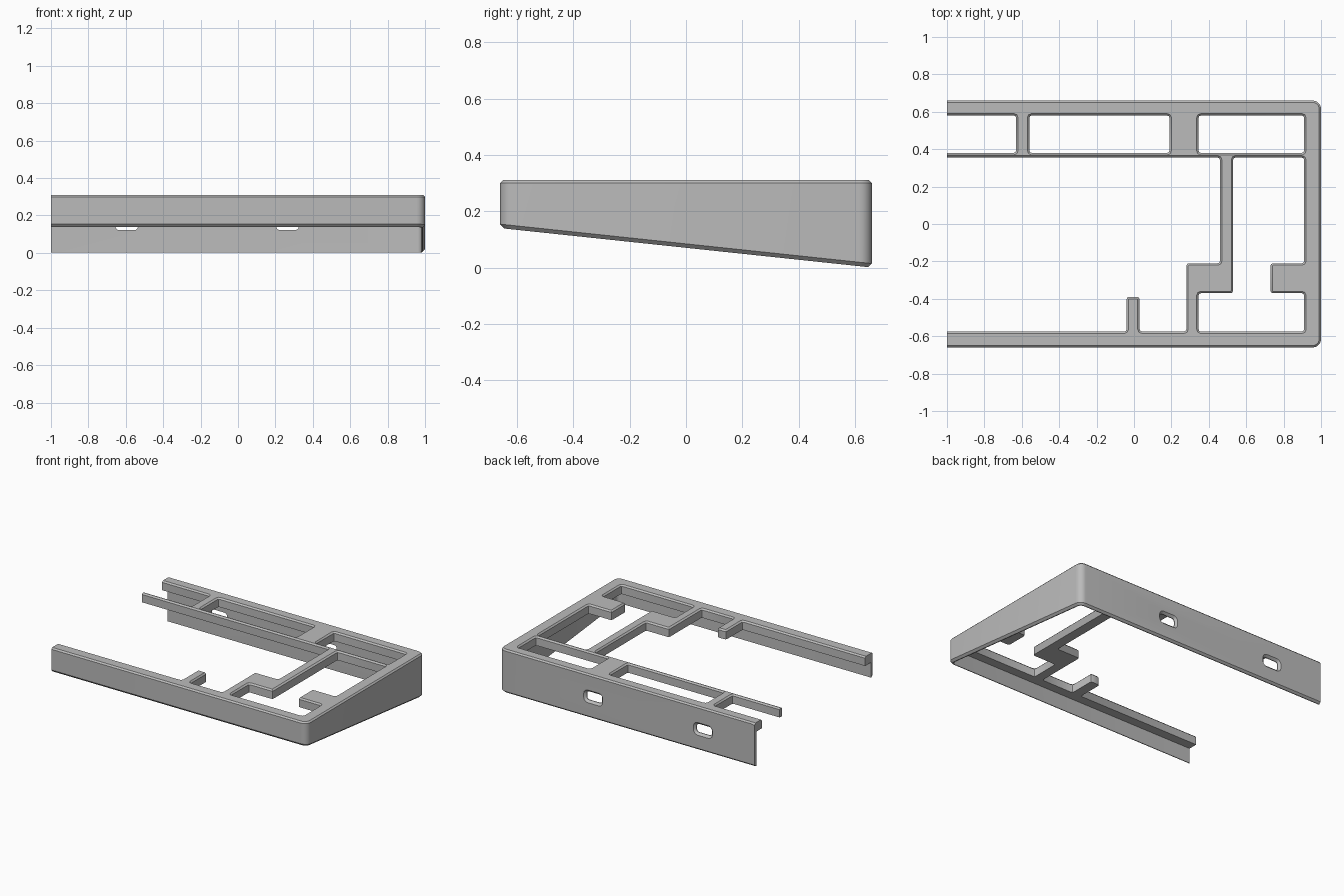
import bpy, bmesh, math
from mathutils import Vector

cube = bpy.data.objects.get("Cube")
if cube:
    bpy.data.objects.remove(cube, do_unlink=True)

END, TOP, PLATE = -1.0, 0.31, 0.245   # cut end, top face, underside of the frame
SIDE, BACK = 0.66, 0.02               # half depth, wall thickness

grey = bpy.data.materials.new("warm_grey_plastic")
grey.use_nodes = True
grey.diffuse_color = (0.5, 0.5, 0.5, 1)
grey.node_tree.nodes["Principled BSDF"].inputs["Base Color"].default_value = (0.5, 0.5, 0.5, 1)


def prism(points, z0, z1, radius, segments, rounded=lambda x: x > END):
    """Upright prism with rounded vertical corners."""
    bm = bmesh.new()
    face = bm.faces.new([bm.verts.new((x, y, z0)) for x, y in points])
    new = bmesh.ops.extrude_face_region(bm, geom=[face])["geom"]
    bmesh.ops.translate(bm, vec=(0, 0, z1 - z0),
                        verts=[g for g in new if isinstance(g, bmesh.types.BMVert)])
    upright = [e for e in bm.edges
               if abs(e.verts[0].co.z - e.verts[1].co.z) > 1e-5 and rounded(e.verts[0].co.x)]
    bmesh.ops.bevel(bm, geom=upright, offset=radius, segments=segments,
                    profile=0.5, affect='EDGES', clamp_overlap=True)
    bmesh.ops.recalc_face_normals(bm, faces=bm.faces)
    return bm


def rect(x0, x1, y0, y1):
    return [(x0, y0), (x1, y0), (x1, y1), (x0, y1)]


def make(name, bm):
    mesh = bpy.data.meshes.new(name)
    bm.to_mesh(mesh)
    bm.free()
    ob = bpy.data.objects.new(name, mesh)
    bpy.context.collection.objects.link(ob)
    return ob


def port(cx, cz):
    """Rounded cutter that flares towards the outer face of the back wall."""
    bm = bmesh.new()
    rings = []
    for y, grow in ((0.6, 0), (0.645, 0), (SIDE, 0.015), (0.675, 0.03)):
        ring = []
        for sx, sz, start in ((1, 1, 0), (-1, 1, 90), (-1, -1, 180), (1, -1, 270)):
            for k in range(4):
                a = math.radians(start + 30 * k)
                r = 0.018 + grow
                ring.append(bm.verts.new((cx + sx * 0.042 + r * math.cos(a), y,
                                          cz + sz * 0.012 + r * math.sin(a))))
        rings.append(ring)
    for a, b in zip(rings, rings[1:]):
        for i in range(len(a)):
            j = (i + 1) % len(a)
            bm.faces.new((a[i], a[j], b[j], b[i]))
    bm.faces.new(rings[0])
    bm.faces.new(rings[-1])
    bmesh.ops.recalc_face_normals(bm, faces=bm.faces)
    return bm


def on_end(e):
    return all(abs(v.co.x - END) < 1e-4 for v in e.verts)


# Outer block: rounded corners on the closed side, sloping chamfered underside
bm = prism(rect(END, 1, -SIDE, SIDE), -0.1, TOP, 0.045, 6)
slope = Vector((0, -0.14, -1.32)).normalized()
cut = bmesh.ops.bisect_plane(bm, geom=bm.verts[:] + bm.edges[:] + bm.faces[:],
                             plane_co=(0, SIDE, 0), plane_no=slope, clear_outer=True)
rim = [g for g in cut["geom_cut"] if isinstance(g, bmesh.types.BMEdge)]
bmesh.ops.contextual_create(bm, geom=rim)
bmesh.ops.recalc_face_normals(bm, faces=bm.faces)
bmesh.ops.bevel(bm, geom=[e for e in rim if not on_end(e)], offset=0.014,
                segments=1, affect='EDGES', clamp_overlap=False)
frame = make("sloped_case_frame", bm)

# Cutters: hollow underside, top openings, two ports in the back wall
far = END - 0.1
cutters = [prism(rect(far, 1 - BACK, BACK - SIDE, SIDE - BACK), -0.2, PLATE, 0.028, 4)]
middle = [(far, -0.575), (-0.04, -0.575), (-0.04, -0.39), (0.03, -0.39), (0.03, -0.575),
          (0.28, -0.575), (0.28, -0.21), (0.46, -0.21), (0.46, 0.355), (far, 0.355)]
right_bay = [(0.345, -0.575), (0.91, -0.575), (0.91, -0.37), (0.73, -0.37), (0.73, -0.21),
             (0.91, -0.21), (0.91, 0.355), (0.53, 0.355), (0.53, -0.37), (0.345, -0.37)]
openings = [middle, right_bay] + [rect(a, b, 0.38, 0.58) for a, b in
                                  ((far, -0.63), (-0.56, 0.19), (0.345, 0.91))]
cutters += [prism(p, 0.2, 0.4, 0.013, 2) for p in openings]
cutters += [port(x, 0.152) for x in (-0.595, 0.265)]

helpers = []
for i, c in enumerate(cutters):
    helper = make(f"cutter_{i}", c)
    helper.hide_render = True
    helpers.append(helper)
    mod = frame.modifiers.new("cut", 'BOOLEAN')
    mod.operation, mod.solver, mod.object = 'DIFFERENCE', 'EXACT', helper
bpy.context.view_layer.update()
deps = bpy.context.evaluated_depsgraph_get()
mesh = bpy.data.meshes.new_from_object(frame.evaluated_get(deps))
frame.modifiers.clear()
frame.data = mesh
for helper in helpers:
    bpy.data.objects.remove(helper, do_unlink=True)

# Chamfer every top rim except at the open end
bm = bmesh.new()
bm.from_mesh(mesh)
bmesh.ops.remove_doubles(bm, verts=bm.verts, dist=1e-5)
rims = [e for e in bm.edges if len(e.link_faces) == 2 and e.calc_face_angle() > 0.5
        and all(abs(v.co.z - TOP) < 1e-4 for v in e.verts) and not on_end(e)]
bmesh.ops.bevel(bm, geom=rims, offset=0.01, segments=1, affect='EDGES', clamp_overlap=False)
bm.to_mesh(mesh)
bm.free()

mesh.materials.clear()
mesh.materials.append(grey)
bpy.ops.object.select_all(action='DESELECT')
frame.select_set(True)
bpy.context.view_layer.objects.active = frame
bpy.ops.object.shade_smooth_by_angle(angle=math.radians(30))
